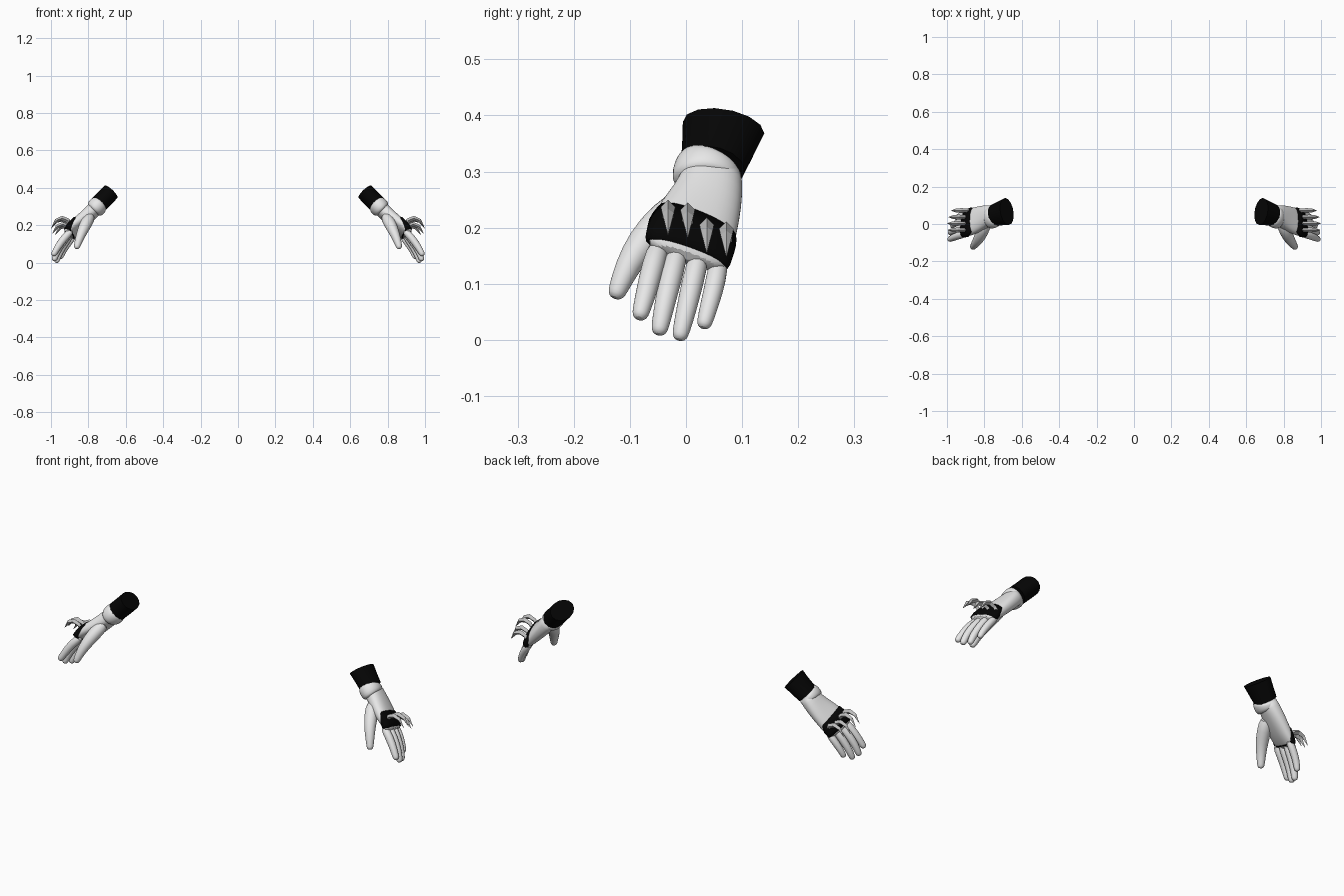
import bpy, bmesh, math
from mathutils import Vector as V

if "Cube" in bpy.data.objects:
    bpy.data.objects.remove(bpy.data.objects["Cube"])


def material(name, r, g, b):
    m = bpy.data.materials.new(name)
    m.diffuse_color = (r, g, b, 1)
    m.use_nodes = True
    m.node_tree.nodes["Principled BSDF"].inputs["Base Color"].default_value = m.diffuse_color
    return m


WHITE = material("pale_glove", 0.82, 0.82, 0.82)
BLACK = material("black_cloth", 0.0015, 0.0015, 0.0015)
STEEL = material("grey_metal", 0.52, 0.52, 0.52)


def frame(centres, i, hint):
    """Width and thickness directions of a cross-section."""
    a = (centres[min(i + 1, len(centres) - 1)] - centres[max(i - 1, 0)]).normalized()
    w = (hint - a * hint.dot(a)).normalized()
    return w, a.cross(w)


def finish(name, rows, mat, smooth=True, subdiv=0, caps=True):
    """Skin rows of points, then mirror to the other hand."""
    bm = bmesh.new()
    vs = [[bm.verts.new(p) for p in row] for row in rows]
    n = len(vs[0])
    for a, b in zip(vs, vs[1:]):
        for k in range(n):
            bm.faces.new((a[k], a[(k + 1) % n], b[(k + 1) % n], b[k]))
    if caps:
        bm.faces.new(vs[0])
        bm.faces.new(vs[-1])
    bmesh.ops.recalc_face_normals(bm, faces=bm.faces)
    me = bpy.data.meshes.new(name)
    bm.to_mesh(me)
    bm.free()
    me.materials.append(mat)
    ob = bpy.data.objects.new(name, me)
    bpy.context.collection.objects.link(ob)
    for p in me.polygons:
        p.use_smooth = smooth and len(p.vertices) == 4
    if subdiv:
        ob.modifiers.new("round", 'SUBSURF').levels = subdiv
        ob.modifiers["round"].render_levels = subdiv
    ob.modifiers.new("other_hand", 'MIRROR')
    return ob


def oval(c, w, n, hw, hn, sides, power=1.0):
    pts = []
    for k in range(sides):
        t = 2 * math.pi * k / sides
        co, si = math.cos(t), math.sin(t)
        pts.append(c + w * hw * math.copysign(abs(co) ** power, co)
                   + n * hn * math.copysign(abs(si) ** power, si))
    return pts


def loft(name, rings, mat, hint, sides=16, **kw):
    """rings: (x, y, z, half width, half thickness)"""
    cs = [V(r[:3]) for r in rings]
    rows = []
    for i, r in enumerate(rings):
        w, n = frame(cs, i, V(hint))
        rows.append(oval(cs[i], w, n, r[3], r[4], sides))
    return finish(name, rows, mat, **kw)


def digit(name, path, radii):
    """Round tube with a domed tip."""
    d = (V(path[-1]) - V(path[-2])).normalized()
    end, r = V(path[-1]), radii[-1]
    rings = [(*p, q, q) for p, q in zip(path, radii)]
    for f, s in ((0.6, 0.85), (1.0, 0.45)):
        rings.append((*(end + d * r * f), r * s, r * s))
    loft(name, rings, WHITE, (-.16, .94, -.29), sides=12, subdiv=1)


# Sleeve cuff and rolled glove hem
loft("sleeve_cuff", [(.680, .067, .378, .074, .049), (.712, .058, .344, .066, .049),
                     (.746, .048, .310, .058, .049)], BLACK, (0, 1, 0), sides=14)
loft("glove_hem", [(.739, .046, .314, .050, .042), (.743, .043, .310, .060, .051),
                   (.755, .037, .298, .062, .053), (.768, .034, .284, .061, .050),
                   (.775, .034, .277, .052, .040)], WHITE, (-.05, .98, -.08), sides=20, subdiv=1)

# Palm
PALM = [(.745, .048, .310, .050, .040), (.768, .046, .286, .056, .040),
        (.800, .038, .253, .064, .038), (.840, .022, .216, .074, .036),
        (.875, .010, .185, .079, .033), (.902, .003, .158, .077, .026),
        (.916, .000, .143, .068, .017)]
CENTRES = [V(r[:3]) for r in PALM]
FRAMES = [frame(CENTRES, i, V((-.05, .98, -.1)).lerp(V((-.16, .94, -.31)), min(i / 4, 1)))
          for i in range(len(PALM))]


def palm_point(t, k, sides, grow):
    i = min(int(t), len(PALM) - 2)
    a, b = (oval(CENTRES[j], *FRAMES[j], PALM[j][3] + grow, PALM[j][4] + grow, sides, 0.85)[k]
            for j in (i, i + 1))
    return a.lerp(b, t - i)


finish("palm", [[palm_point(i, k, 24, 0) for k in range(24)] for i in range(len(PALM))],
       WHITE, subdiv=1)

# Knuckle band: wide over the back of the hand, narrow across the palm
rows = []
for f, grow in ((0, -.004), (0, .003), (.33, .003), (.66, .003), (1, .003), (1, -.004)):
    row = []
    for k in range(40):
        s = math.sin(2 * math.pi * k / 40)
        blend = min(max((s + .5) / .9, 0), 1)
        t0 = 4.85 - 1.45 * blend
        t1 = 5.0 + .45 * blend
        row.append(palm_point(t0 + (t1 - t0) * f, k, 40, grow))
    rows.append(row)
finish("knuckle_band", rows, BLACK, caps=False)

# Fingers and thumb
digit("index_finger", [(.885, -.045, .176), (.930, -.059, .132), (.963, -.071, .084), (.982, -.080, .051)],
      (.020, .0215, .019, .0165))
digit("middle_finger", [(.890, -.012, .166), (.933, -.026, .116), (.966, -.038, .064), (.980, -.046, .024)],
      (.020, .0215, .019, .0165))
digit("ring_finger", [(.888, .025, .156), (.926, .012, .104), (.956, .000, .051), (.968, -.009, .014)],
      (.020, .0205, .0185, .016))
digit("little_finger", [(.872, .060, .148), (.908, .053, .104), (.934, .042, .063), (.946, .034, .034)],
      (.018, .019, .017, .015))
digit("thumb", [(.785, .010, .255), (.810, -.038, .215), (.829, -.078, .174), (.848, -.105, .130),
                (.860, -.121, .090)],
      (.030, .035, .030, .0235, .018))

# Curved metal claws on the knuckles
for i, (dx, y, dz) in enumerate(((0, -.032, -.004), (.003, .003, -.009), (-.004, .037, -.036), (-.018, .072, -.043))):
    arc = [(.885, .200, .009, .010), (.912, .230, .010, .012), (.940, .241, .013, .013),
           (.970, .230, .0105, .010), (.996, .192, .0006, .0006)]
    loft("claw_%d" % (i + 1), [(x + dx, y, z + dz, w, h) for x, z, w, h in arc],
         STEEL, (0, 1, 0), sides=4, smooth=False)
